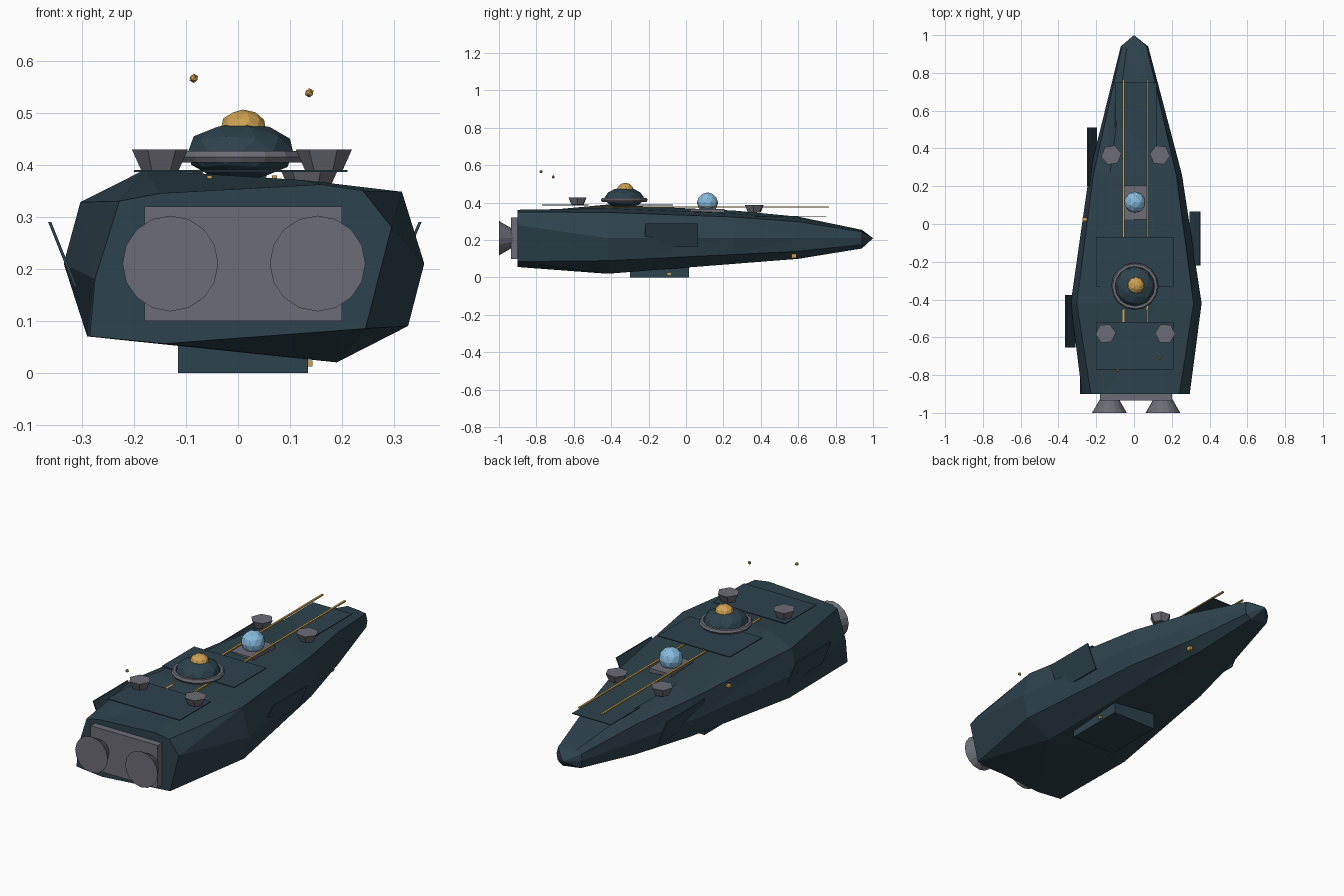
import bpy, bmesh, math
from mathutils import Matrix, Vector

cube = bpy.data.objects.get("Cube")
if cube:
    bpy.data.objects.remove(cube, do_unlink=True)


def material(name, rgb):
    m = bpy.data.materials.new(name)
    m.use_nodes = True
    m.diffuse_color = (*rgb, 1)
    m.node_tree.nodes["Principled BSDF"].inputs["Base Color"].default_value = (*rgb, 1)
    return m


TEAL = material("dark teal", (0.027, 0.056, 0.073))
GREY = material("metal grey", (0.15, 0.15, 0.18))
GOLD = material("gold", (0.62, 0.36, 0.08))
BLUE = material("pale blue", (0.24, 0.49, 0.72))


def finish(name, bm, mat):
    bmesh.ops.recalc_face_normals(bm, faces=bm.faces)
    mesh = bpy.data.meshes.new(name)
    bm.to_mesh(mesh)
    bm.free()
    mesh.materials.append(mat)
    ob = bpy.data.objects.new(name, mesh)
    bpy.context.collection.objects.link(ob)
    return ob


def box(name, mat, x, y, z):
    """Box from (min, max) ranges."""
    bm = bmesh.new()
    bmesh.ops.create_cube(bm, size=1)
    for v in bm.verts:
        v.co = Vector([(a + b) / 2 + c * (b - a) for (a, b), c in zip((x, y, z), v.co)])
    return finish(name, bm, mat)


def ball(name, mat, loc, size, detail=2):
    bm = bmesh.new()
    bmesh.ops.create_icosphere(bm, subdivisions=detail, radius=1)
    bmesh.ops.transform(bm, matrix=Matrix.Translation(loc) @ Matrix.Diagonal((*size, 1)), verts=bm.verts)
    return finish(name, bm, mat)


def cone(name, mat, loc, r1, r2, depth, sides, turn):
    bm = bmesh.new()
    bmesh.ops.create_cone(bm, cap_ends=True, segments=sides, radius1=r1, radius2=r2, depth=depth)
    bmesh.ops.transform(bm, matrix=Matrix.Translation(loc) @ turn, verts=bm.verts)
    return finish(name, bm, mat)


# Hull: faceted cross-sections bridged from stern to nose
AXIS = 0.21
stern = [(-.275, .18), (-.228, .33), (-.15, .345), (.16, .362), (.24, .35),
         (.295, .28), (.245, .085), (-.14, .056), (-.285, .07)]
middle = [(-.335, .21), (-.303, .328), (-.18, .39), (.13, .37), (.315, .348),
          (.358, .21), (.327, .09), (.19, .02), (-.29, .07)]
bm = bmesh.new()
rings = [[bm.verts.new((x, -.9, z)) for x, z in stern]]
# station, width scale, upper scale, lower scale
for y, w, up, down in [(-.42, 1, 1, 1), (.26, .71, .82, .72), (.6, .46, .64, .58), (.94, .21, .25, .29)]:
    rings.append([bm.verts.new((x * w, y, AXIS + (z - AXIS) * (up if z > AXIS else down)))
                  for x, z in middle])
count = len(middle)
for a, b in zip(rings, rings[1:]):
    for i in range(count):
        j = (i + 1) % count
        bm.faces.new((a[i], a[j], b[j], b[i]))
tip = bm.verts.new((0, 1, AXIS))
for i in range(count):
    bm.faces.new((rings[-1][i], rings[-1][(i + 1) % count], tip))
bm.faces.new(rings[0])
bmesh.ops.triangulate(bm, faces=bm.faces)
finish("hull", bm, TEAL)

# Stern plate and flared engine bells
box("engine_mount", GREY, (-.18, .2), (-.935, -.88), (.1, .32))
for side, x in (("right", -.13), ("left", .153)):
    cone(side + "_engine", GREY, (x, -.96, AXIS), .046, .092, .08, 16, Matrix.Rotation(math.pi / 2, 4, 'X'))

# Keel block
box("keel_block", TEAL, (-.115, .135), (-.3, .015), (0, .1))

# Deck plates and gold rails
for name, x, y, z in (("rear_deck_plate", (-.2, .21), (-.77, -.52), .39),
                      ("middle_deck_plate", (-.2, .21), (-.33, -.07), .39),
                      ("front_deck_plate", (-.1, .12), (.37, .75), .33)):
    box(name, TEAL, x, y, (z - .004, z))
for side, x in (("right", -.055), ("left", .07)):
    box(side + "_deck_rail", GOLD, (x - .005, x + .005), (-.52, .765), (.373, .379))

# Command dome with collar and gold cap
ball("command_dome", TEAL, (.005, -.33, .425), (.106, .106, .056))
bpy.ops.mesh.primitive_torus_add(major_segments=16, minor_segments=6, major_radius=.112,
                                 minor_radius=.013, location=(.005, -.33, .415))
collar = bpy.context.object
collar.name = "dome_collar"
collar.data.materials.append(GREY)
ball("dome_cap", GOLD, (.01, -.325, .47), (.045, .045, .036))

# Sensor orb on its pedestal
box("orb_pedestal", GREY, (-.06, .065), (.025, .205), (.33, .367))
ball("sensor_orb", BLUE, (.005, .115, .4), (.057, .057, .055))

# Faceted deck turrets
for name, x, y, z in (("rear_right", -.15, -.58, .409), ("rear_left", .165, -.58, .409),
                      ("front_right", -.12, .365, .367), ("front_left", .137, .365, .367)):
    cone(name + "_turret", GREY, (x, y, z), .036, .054, .04, 6, Matrix.Rotation(x * 3, 4, 'Z'))

# Side fins leaning outwards at the top
for name, foot, top, y0, y1 in (("left_fin", .297, .35, -.22, .065),
                                ("rear_right_fin", -.312, -.362, -.655, -.375),
                                ("front_right_fin", -.2, -.246, .2, .51)):
    fin = box(name, TEAL, (foot - .003, foot + .003), (y0, y1), (.165, .29))
    for v in fin.data.vertices:
        if v.co.z > AXIS:
            v.co.x += top - foot

# Small gold hull lights and drifting beacons
box("left_hull_light", GOLD, (.222, .25), (.005, .075), (.318, .329))
box("right_hull_light", GOLD, (-.272, -.25), (.015, .035), (.29, .3))
box("bow_light", GOLD, (.12, .135), (.565, .59), (.105, .125))
box("keel_light", GOLD, (.135, .143), (-.1, -.08), (.012, .024))
ball("right_beacon", GOLD, (-.085, -.775, .566), (.009,) * 3, 1)
ball("left_beacon", GOLD, (.137, -.71, .538), (.009,) * 3, 1)
